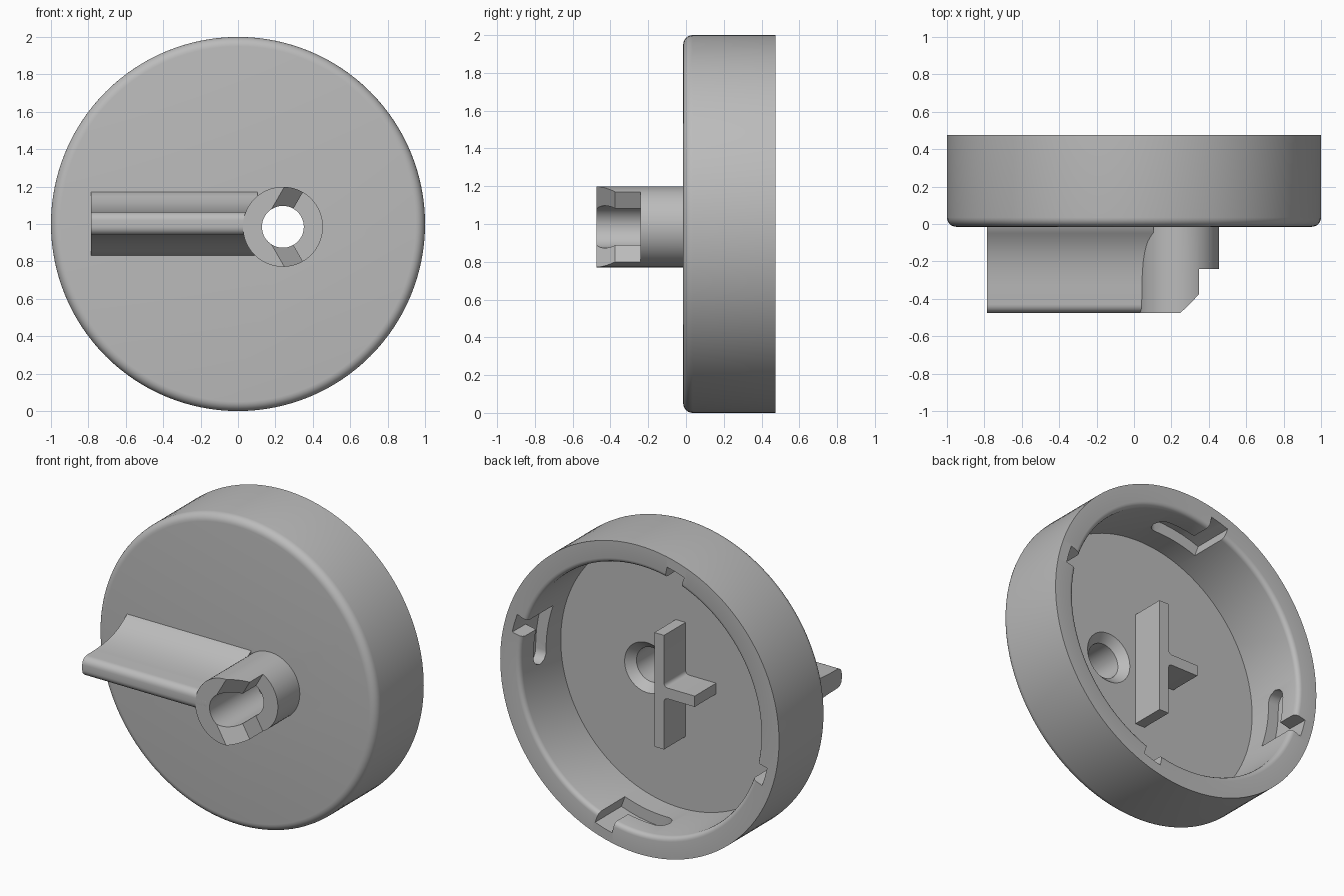
import bpy, bmesh
from math import sin, cos, pi, radians, sqrt
from mathutils import Vector

cube = bpy.data.objects.get("Cube")
if cube:
    bpy.data.objects.remove(cube, do_unlink=True)

grey = bpy.data.materials.new("plain grey")
grey.use_nodes = True
grey.diffuse_color = (0.5, 0.5, 0.5, 1)
grey.node_tree.nodes["Principled BSDF"].inputs["Base Color"].default_value = (0.5, 0.5, 0.5, 1)

FRONT, BACK, FLOOR, TIP = -0.015, 0.475, 0.055, -0.475
HUB_X, HUB_Z = 0.24, 0.985


def finish(name, bm):
    bmesh.ops.recalc_face_normals(bm, faces=bm.faces)
    mesh = bpy.data.meshes.new(name)
    bm.to_mesh(mesh)
    bm.free()
    ob = bpy.data.objects.new(name, mesh)
    bpy.context.collection.objects.link(ob)
    mesh.materials.append(grey)
    return ob


def skin(name, rings):
    """Join matching closed rings of points and cap both ends."""
    bm = bmesh.new()
    loops = [[bm.verts.new(p) for p in ring] for ring in rings]
    n = len(loops[0])
    for a, b in zip(loops, loops[1:]):
        for i in range(n):
            j = (i + 1) % n
            bm.faces.new((a[i], a[j], b[j], b[i]))
    bm.faces.new(loops[0])
    bm.faces.new(loops[-1])
    return finish(name, bm)


def lathe(name, profile, x, z, segs):
    """Turn (radius, y) points about an axis along y."""
    angles = [2 * pi * i / segs for i in range(segs)]
    return skin(name, [[(x + r * cos(a), y, z + r * sin(a)) for a in angles]
                       for r, y in profile])


def prism(name, outline, place, start, end):
    return skin(name, [[place(p, q, t) for p, q in outline] for t in (start, end)])


def arc(cx, cy, r, start, end, steps=6):
    angles = [radians(start + (end - start) * i / steps) for i in range(steps + 1)]
    return [(cx + r * cos(a), cy + r * sin(a)) for a in angles]


def cut(ob, cutter):
    cutter.hide_render = True
    mod = ob.modifiers.new("cut", 'BOOLEAN')
    mod.operation = 'DIFFERENCE'
    mod.solver = 'EXACT'
    mod.object = cutter
    bpy.context.view_layer.objects.active = ob
    bpy.ops.object.modifier_apply(modifier=mod.name)


# Round cup, open at the back, with a rounded front edge and inner lip
profile = [(0.86, FLOOR)]
profile += arc(0.89, BACK - 0.03, 0.03, 180, 90, 4)
profile += [(1.0, BACK)]
profile += arc(0.95, FRONT + 0.05, 0.05, 0, -90, 6)
cup = lathe("cup", profile, 0, 1, 128)

# Hub tube on the front
hub = lathe("hub", [(0.214, TIP), (0.214, 0.0)], HUB_X, HUB_Z, 64)

# Through bore with a countersink at the cup floor
bore = lathe("bore_cutter", [(0.112, -0.6), (0.112, 0.005), (0.172, 0.065)],
             HUB_X, HUB_Z, 48)
cut(cup, bore)
cut(hub, bore)

# Ramped notch in the hub, made by two mirrored cutters
notch = [(0, -0.24), (0, -0.375), (-0.225, -0.6), (0.4, -0.6), (0.4, -0.24)]
cutters = [bore]
for side in (1, -1):
    along = Vector((cos(pi / 3), 0, side * sin(pi / 3)))
    across = Vector((sin(pi / 3), 0, -side * cos(pi / 3)))
    origin = Vector((HUB_X, 0, HUB_Z))
    wedge = prism("notch_cutter", notch,
                  lambda n, y, u: origin + across * n + along * u + Vector((0, y, 0)),
                  0, 0.4)
    cut(hub, wedge)
    cutters.append(wedge)

# Four bayonet slots: straight entry from the rim, then a round-ended run
low, high = BACK - 0.27, BACK - 0.14
mid, half = (low + high) / 2, (high - low) / 2
sections = []
for k in range(6):
    f = k / 5
    h = max(half * sqrt(1 - (1 - f) ** 2), 0.004)
    sections.append((-5 + 4.3 * f, mid - h, mid + h))
sections += [(a, low, high) for a in (3, 7, 12)]
sections += [(a, low, BACK + 0.05) for a in (12.2, 16, 20)]
for quarter in range(4):
    rings = []
    for angle, y0, y1 in sections:
        a = radians(angle + 90 * quarter)
        rings.append([(r * cos(a), y, 1 + r * sin(a))
                      for r, y in ((0.8, y0), (0.935, y0), (0.935, y1), (0.8, y1))])
    slot = skin("slot_cutter", rings)
    cut(cup, slot)
    cutters.append(slot)

# Grip bar with concave flanks and a rounded nose
flank = [(0.02, 0.175), (FRONT, 0.17), (-0.05, 0.145), (-0.1, 0.114), (-0.15, 0.094),
         (-0.2, 0.08), (-0.26, 0.07), (-0.33, 0.064)]
flank += arc(TIP + 0.045, 0.017, 0.045, 90, 180, 6)
outline = flank + [(y, -z) for y, z in reversed(flank)]
grip = prism("grip_bar", outline, lambda y, z, x: (x, y, 1.002 + z), -0.785, 0.105)

# T-shaped drive key standing on the cup floor
w, h, r = 0.035, 0.37, 0.025
upper = [(w, h), (-w, h)] + arc(-w - r, w + r, r, 0, -90, 4) + [(-0.255, w)]
tee = upper + [(x, -z) for x, z in reversed(upper)]
key = prism("drive_key", tee, lambda x, z, y: (x, y, 0.982 + z), FLOOR - 0.02, 0.275)

for ob in cutters:
    bpy.data.objects.remove(ob, do_unlink=True)

# Smooth the round surfaces and keep the edges crisp
for ob in (cup, hub, grip, key):
    bpy.ops.object.select_all(action='DESELECT')
    ob.select_set(True)
    bpy.context.view_layer.objects.active = ob
    bpy.ops.object.shade_smooth_by_angle(angle=radians(30))
